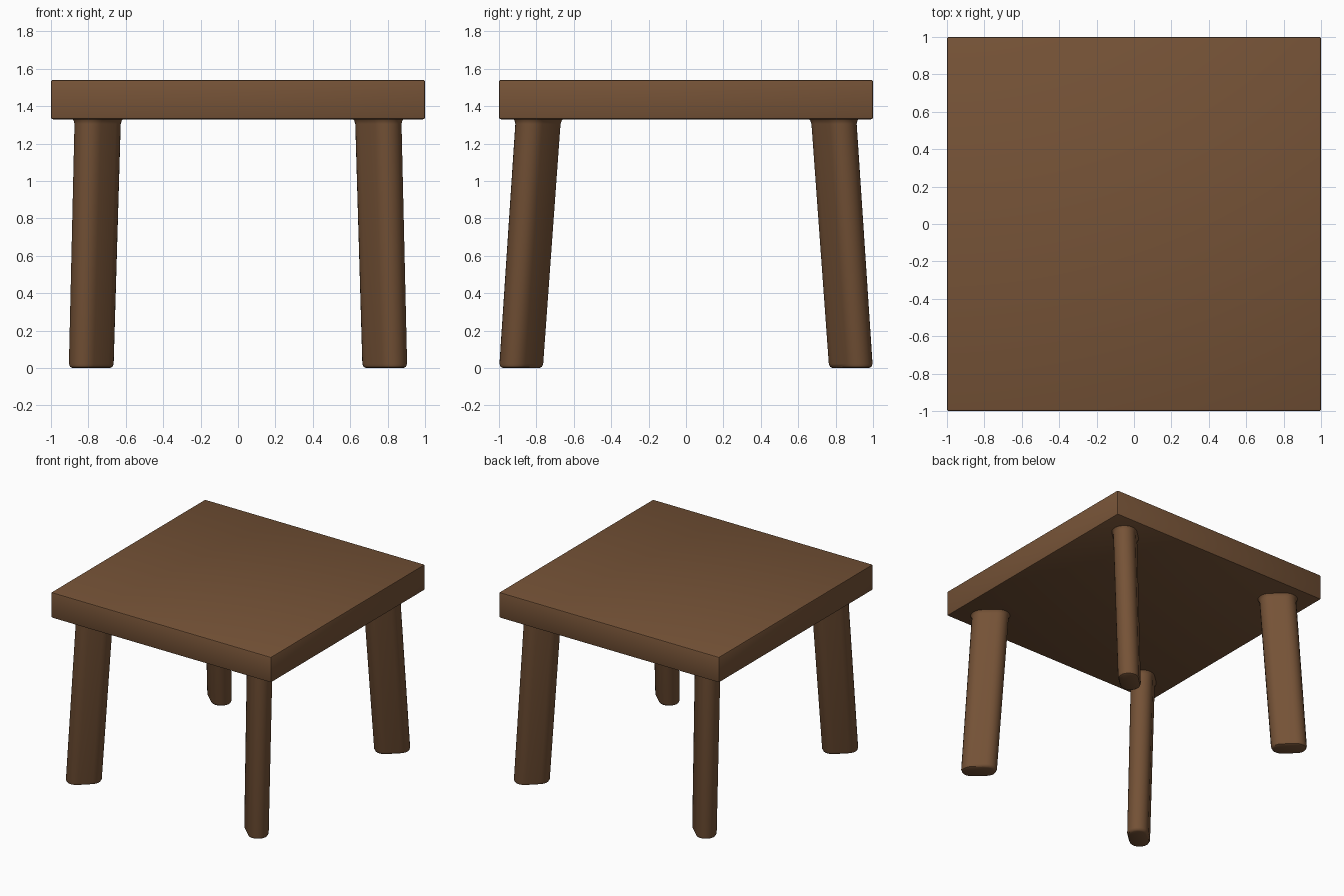
import bpy
import bmesh
from math import cos, sin, pi, radians
from mathutils import Vector

cube = bpy.data.objects.get("Cube")
if cube:
    bpy.data.objects.remove(cube, do_unlink=True)

# One brown wood for everything
wood = bpy.data.materials.new("brown wood")
wood.use_nodes = True
colour = (0.18, 0.086, 0.038, 1)
wood.diffuse_color = colour
wood.node_tree.nodes["Principled BSDF"].inputs["Base Color"].default_value = colour

TOP, UNDERSIDE = 1.54, 1.33
ARC_STEPS = 10


def finish(name, bm):
    bmesh.ops.recalc_face_normals(bm, faces=bm.faces)
    mesh = bpy.data.meshes.new(name)
    bm.to_mesh(mesh)
    bm.free()
    mesh.materials.append(wood)
    obj = bpy.data.objects.new(name, mesh)
    bpy.context.collection.objects.link(obj)
    bpy.ops.object.select_all(action="DESELECT")
    obj.select_set(True)
    bpy.context.view_layer.objects.active = obj
    bpy.ops.object.shade_smooth_by_angle(angle=radians(40))
    return obj


def oblong(radius, half_core, turn):
    """Points of a round-ended slot outline, long axis turned from x."""
    points = []
    for end in (0, 1):
        middle = half_core if end == 0 else -half_core
        for i in range(ARC_STEPS + 1):
            a = end * pi - pi / 2 + pi * i / ARC_STEPS
            x, y = middle + radius * cos(a), radius * sin(a)
            points.append(Vector((x * cos(turn) - y * sin(turn),
                                  x * sin(turn) + y * cos(turn))))
    return points


def leg(name, sx, sy):
    """Splayed oblong leg, rounded at the foot and flared at the joint."""
    foot, joint = Vector((0.785, 0.882)), Vector((0.75, 0.79))
    levels = [(0.0, 0.06), (0.006, 0.073), (0.022, 0.08),
              (1.305, 0.084), (1.322, 0.089), (1.34, 0.102)]
    bm = bmesh.new()
    rings = []
    for z, radius in levels:
        centre = foot.lerp(joint, z / UNDERSIDE)
        rings.append([bm.verts.new((sx * (centre.x + p.x), sy * (centre.y + p.y), z))
                      for p in oblong(radius, 0.055, radians(43))])
    for low, high in zip(rings, rings[1:]):
        for i in range(len(low)):
            j = (i + 1) % len(low)
            bm.faces.new((low[i], low[j], high[j], high[i]))
    bm.faces.new(rings[0])
    bm.faces.new(rings[-1])
    return finish(name, bm)


# Square slab top with slightly eased edges
bm = bmesh.new()
bmesh.ops.create_cube(bm, size=1)
bmesh.ops.scale(bm, vec=(2, 2, TOP - UNDERSIDE), verts=bm.verts)
bmesh.ops.translate(bm, vec=(0, 0, (TOP + UNDERSIDE) / 2), verts=bm.verts)
bmesh.ops.bevel(bm, geom=bm.edges[:], offset=0.01, segments=2,
                profile=0.5, affect="EDGES")
finish("table_top", bm)

# Four legs, mirrored about both centre planes
for side, sx in (("left", 1), ("right", -1)):
    for end, sy in (("front", -1), ("back", 1)):
        leg(f"{end}_{side}_leg", sx, sy)
